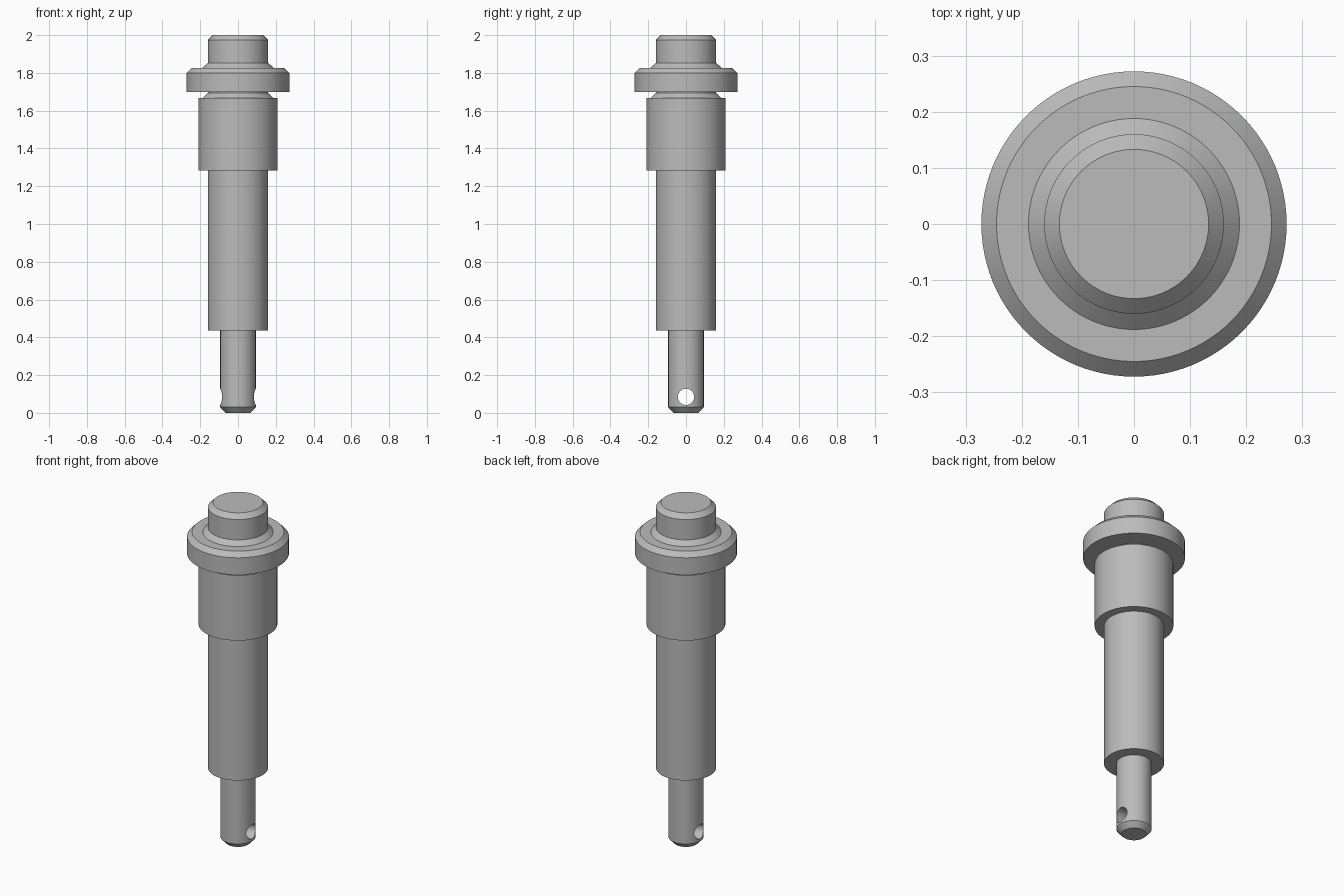
import bpy
import bmesh
import math

SEGMENTS = 96

cube = bpy.data.objects.get("Cube")
if cube:
    bpy.data.objects.remove(cube, do_unlink=True)

# Plain grey metal
steel = bpy.data.materials.new("grey_steel")
steel.use_nodes = True
steel.diffuse_color = (0.5, 0.5, 0.5, 1)
steel.node_tree.nodes["Principled BSDF"].inputs["Base Color"].default_value = steel.diffuse_color


def lathe(name, profile):
    """Revolve (radius, height) points around z into a closed solid."""
    bm = bmesh.new()
    rings = []
    for r, z in profile:
        ring = []
        for i in range(SEGMENTS):
            a = math.tau * i / SEGMENTS
            ring.append(bm.verts.new((r * math.cos(a), r * math.sin(a), z)))
        rings.append(ring)
    for low, high in zip(rings, rings[1:]):
        for i in range(SEGMENTS):
            j = (i + 1) % SEGMENTS
            bm.faces.new((low[i], low[j], high[j], high[i]))
    bm.faces.new(rings[0][::-1])
    bm.faces.new(rings[-1])
    mesh = bpy.data.meshes.new(name)
    bm.to_mesh(mesh)
    bm.free()
    mesh.materials.append(steel)
    obj = bpy.data.objects.new(name, mesh)
    bpy.context.collection.objects.link(obj)
    return obj


# Whole stepped pin as one turned solid
pin = lathe("stepped_pin", [
    (0.066, 0), (0.094, 0.03), (0.094, 0.435),        # chamfered tail
    (0.16, 0.435), (0.16, 1.283),                     # main shaft
    (0.21, 1.283), (0.21, 1.667),                     # thick sleeve
    (0.187, 1.667), (0.16, 1.694), (0.16, 1.70),      # relief neck
    (0.272, 1.70), (0.272, 1.80), (0.245, 1.827),     # collar
    (0.188, 1.827), (0.16, 1.853),                    # collar fillet
    (0.16, 1.973), (0.133, 2.0),                      # chamfered head
])

# Cross hole through the tail
cutter = lathe("hole_cutter", [(0.043, -0.2), (0.043, 0.2)])
cutter.rotation_euler.y = math.pi / 2
cutter.location.z = 0.085
cutter.hide_render = True

cut = pin.modifiers.new("cross_hole", 'BOOLEAN')
cut.operation = 'DIFFERENCE'
cut.solver = 'EXACT'
cut.object = cutter

bpy.ops.object.select_all(action='DESELECT')
pin.select_set(True)
bpy.context.view_layer.objects.active = pin
bpy.ops.object.modifier_apply(modifier=cut.name)
bpy.data.objects.remove(cutter, do_unlink=True)
bpy.ops.object.shade_smooth_by_angle(angle=math.radians(30))
